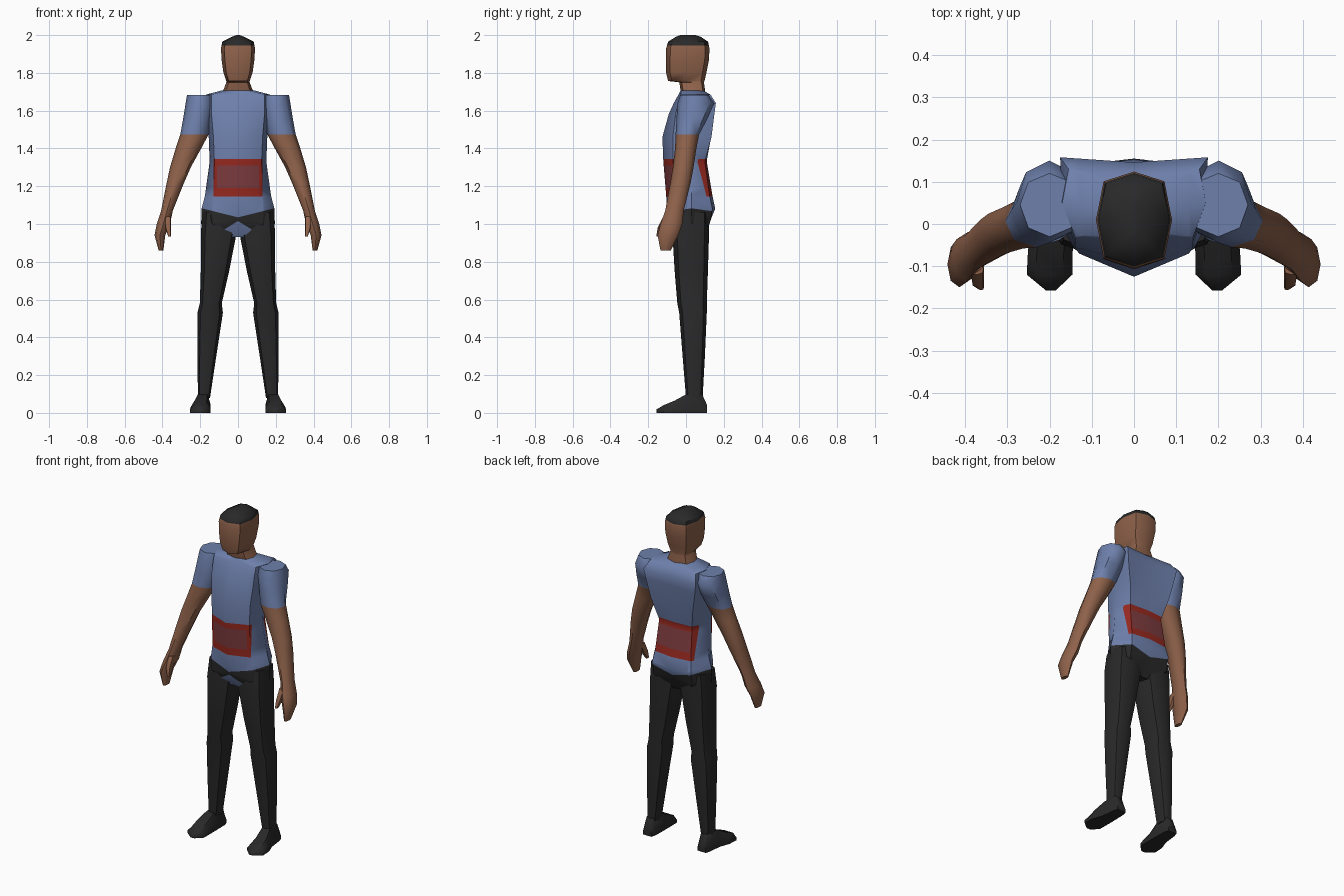
import bpy, bmesh, math
from mathutils import Vector


def mat(name, rgb):
    m = bpy.data.materials.new(name)
    m.diffuse_color = (*rgb, 1)
    return m


SKIN = mat("brown skin", (0.27, 0.12, 0.068))
SHIRT = mat("blue shirt", (0.155, 0.215, 0.41))
BLACK = mat("black cloth", (0.022, 0.022, 0.022))
RED = mat("red trim", (0.31, 0.022, 0.014))
MAROON = mat("muted red panel", (0.21, 0.045, 0.05))


def octagon(x0, x1, y0, y1, z, k=0.8):
    """Eight-sided horizontal ring filling the given extents."""
    cx, cy, hx, hy = (x0 + x1) / 2, (y0 + y1) / 2, (x1 - x0) / 2, (y1 - y0) / 2
    pts = [(1, 0), (k, k), (0, 1), (-k, k), (-1, 0), (-k, -k), (0, -1), (k, -k)]
    return [Vector((cx + hx * a, cy + hy * b, z)) for a, b in pts]


def loft(bm, rings):
    loops = [[bm.verts.new(p) for p in r] for r in rings]
    for a, b in zip(loops, loops[1:]):
        n = len(a)
        for i in range(n):
            bm.faces.new((a[i], a[(i + 1) % n], b[(i + 1) % n], b[i]))
    bm.faces.new(loops[0])
    bm.faces.new(loops[-1])


def cut(bm, co, no):
    bmesh.ops.bisect_plane(bm, geom=bm.verts[:] + bm.edges[:] + bm.faces[:],
                           plane_co=co, plane_no=no, dist=1e-5)


def finish(name, bm, mats, rule=None, mirror=False, angle=50):
    bmesh.ops.recalc_face_normals(bm, faces=bm.faces)
    for f in bm.faces:
        f.smooth = True
        if rule:
            f.material_index = rule(f.calc_center_median())
    me = bpy.data.meshes.new(name)
    bm.to_mesh(me)
    bm.free()
    for m in mats:
        me.materials.append(m)
    me.set_sharp_from_angle(angle=math.radians(angle))
    ob = bpy.data.objects.new(name, me)
    bpy.context.collection.objects.link(ob)
    if mirror:
        ob.modifiers.new("mirror", 'MIRROR')
    return ob


# Head and neck, with a cap of hair
bm = bmesh.new()
head = [(1.68, .10, -.02, .10), (1.715, .075, -.03, .10), (1.75, .062, -.035, .095),
        (1.757, .062, -.095, .098), (1.80, .077, -.105, .108), (1.87, .087, -.107, .122),
        (1.93, .09, -.105, .124), (1.965, .083, -.095, .117), (1.99, .035, -.055, .08),
        (2.0, .01, -.03, .05)]
loft(bm, [octagon(-w, w, a, b, z) for z, w, a, b in head])
cut(bm, (0, 0, 1.945), (0, 0, 1))
finish("head", bm, [SKIN, BLACK], lambda c: int(c.z > 1.945))

# Torso: front centre, front corner, side, back corner, back centre
torso = [
    (.93, -.03, (.06, -.045), (.09, .03), (.06, .09), .08),
    (1.0, -.08, (.13, -.065), (.195, .03), (.13, .125), .12),
    (1.08, -.10, (.14, -.06), (.193, .03), (.13, .14), .155),
    (1.15, -.105, (.13, -.06), (.175, .03), (.12, .125), .14),
    (1.33, -.12, (.125, -.07), (.15, .02), (.11, .10), .11),
    (1.46, -.125, (.13, -.07), (.155, .03), (.14, .135), .125),
    (1.58, -.092, (.14, -.055), (.165, .045), (.165, .15), .14),
    (1.64, -.065, (.14, -.042), (.17, .06), (.175, .158), .146),
    (1.685, -.04, (.14, -.03), (.17, .05), (.155, .13), .12),
    (1.706, -.03, (.06, -.02), (.09, .035), (.06, .09), .095)]
bm = bmesh.new()
rings = []
for z, yf, fc, sd, bc, yb in torso:
    half = [fc, sd, bc]
    pts = [(0, yf)] + half + [(0, yb)] + [(-x, y) for x, y in reversed(half)]
    rings.append([Vector((x, y, z)) for x, y in pts])
loft(bm, rings)
for z in (1.145, 1.19, 1.31, 1.345):
    cut(bm, (0, 0, z), (0, 0, 1))
for s in (-1, 1):
    for x in (.11, .13):
        cut(bm, (s * x, 0, 0), (1, 0, 0))
    cut(bm, (0, 0, 1.035), (-.25 * s, 0, 1))    # trouser waistline
    cut(bm, (0, 0, 1.015), (.6 * s, 0, 1))      # shirt point at the crotch
cut(bm, (0, 0, 0), (1, 0, 0))


def torso_rule(c):
    x = abs(c.x)
    if x < .13 and 1.145 < c.z < 1.345:
        return 3 if x < .11 and 1.19 < c.z < 1.31 else 2
    if c.z > 1.035 + .25 * x:
        return 0
    return 0 if c.y < 0 and c.z < 1.015 - .6 * x else 1


finish("torso", bm, [SHIRT, BLACK, RED, MAROON], torso_rule)

# Arms with short sleeves, hands and thumbs
arm = [(1.683, .13, .27, -.03, .12), (1.64, .125, .277, -.045, .15),
       (1.56, .14, .29, -.05, .115), (1.475, .155, .305, -.055, .07),
       (1.40, .195, .33, -.058, .055), (1.30, .25, .36, -.07, .04),
       (1.22, .285, .377, -.083, .025), (1.07, .345, .407, -.11, -.012),
       (1.0, .36, .43, -.135, -.02), (.94, .385, .442, -.15, -.04),
       (.86, .395, .42, -.135, -.08)]
bm = bmesh.new()
loft(bm, [octagon(a, b, c, d, z, .72) for z, a, b, c, d in arm])
loft(bm, [octagon(.355, .39, -.12, -.075, 1.04), octagon(.355, .385, -.15, -.105, .98),
          octagon(.355, .37, -.157, -.135, .935)])
finish("arms", bm, [SKIN, SHIRT], lambda c: int(c.z > 1.475), mirror=True)

# Trouser legs
leg = [(1.06, .01, .188, -.06, .12), (.95, .008, .197, -.072, .122),
       (.75, .047, .197, -.06, .116), (.58, .086, .202, -.046, .11),
       (.53, .08, .215, -.036, .11), (.30, .115, .215, -.018, .10),
       (.08, .148, .212, 0, .088)]
bm = bmesh.new()
loft(bm, [octagon(a, b, c, d, z, .75) for z, a, b, c, d in leg])
finish("legs", bm, [BLACK], mirror=True)

# Shoes: sections from heel to toe (y, centre x, half width, height)
shoe = [(.112, .183, .028, .04), (.085, .183, .036, .10), (0, .187, .042, .098),
        (-.06, .198, .053, .065), (-.12, .2, .054, .04), (-.157, .197, .012, .018)]
bm = bmesh.new()
loft(bm, [[Vector((x + w * a, y, h * b)) for a, b in
           [(-1, 0), (1, 0), (1, .45), (.6, 1), (-.6, 1), (-1, .45)]]
          for y, x, w, h in shoe])
finish("shoes", bm, [BLACK], mirror=True)
